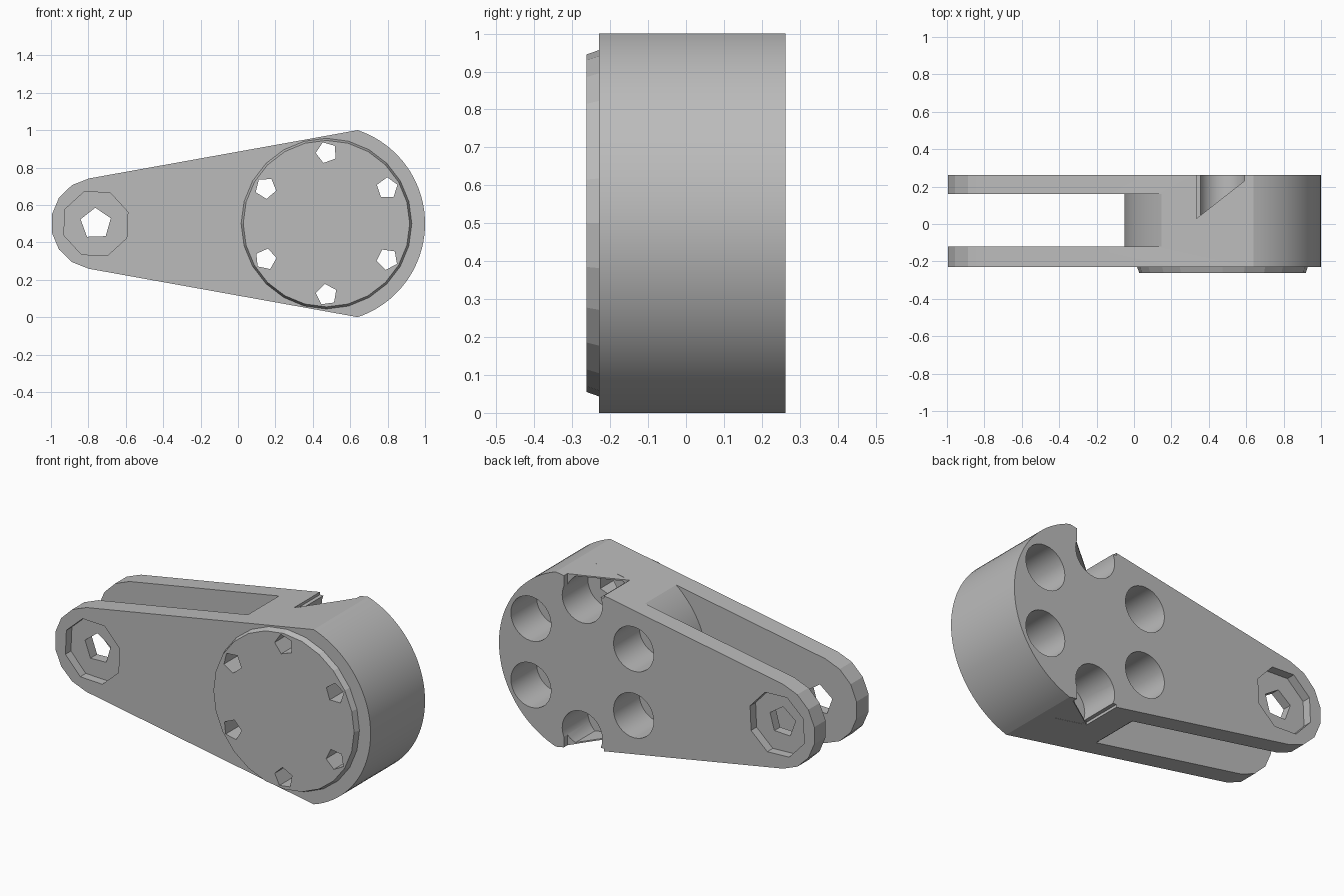
import bpy, bmesh, math

if "Cube" in bpy.data.objects:
    bpy.data.objects.remove(bpy.data.objects["Cube"], do_unlink=True)

grey = bpy.data.materials.new("plain grey")
grey.use_nodes = True
grey.diffuse_color = (0.5, 0.5, 0.5, 1)
grey.node_tree.nodes["Principled BSDF"].inputs["Base Color"].default_value = (0.5, 0.5, 0.5, 1)

HUB_X, HUB_R, MID = 0.473, 0.527, 0.5
EYE_X = -0.76
FRONT, BACK = -0.23, 0.262


def arc(cx, r, a0, a1, n):
    """Points on an arc in the xz plane, both ends included."""
    angles = [math.radians(a0 + (a1 - a0) * i / n) for i in range(n + 1)]
    return [(cx + r * math.cos(a), MID + r * math.sin(a)) for a in angles]


def solid(name, start, end):
    """Closed solid between two matching rings of points."""
    bm = bmesh.new()
    a = [bm.verts.new(p) for p in start]
    b = [bm.verts.new(p) for p in end]
    bm.faces.new(a)
    bm.faces.new(b[::-1])
    for i in range(len(a)):
        j = (i + 1) % len(a)
        bm.faces.new((a[j], a[i], b[i], b[j]))
    bmesh.ops.recalc_face_normals(bm, faces=bm.faces)
    mesh = bpy.data.meshes.new(name)
    bm.to_mesh(mesh)
    bm.free()
    mesh.materials.append(grey)
    ob = bpy.data.objects.new(name, mesh)
    bpy.context.collection.objects.link(ob)
    return ob


def prism(name, pts, y0, y1):
    return solid(name, [(x, y0, z) for x, z in pts], [(x, y1, z) for x, z in pts])


def rod(name, x, z, r, y0, y1, sides, r1=None, turn=0):
    """Cylinder or cone along y."""
    dirs = [math.radians(turn) + math.tau * i / sides for i in range(sides)]
    ring = lambda y, q: [(x + q * math.cos(a), y, z + q * math.sin(a)) for a in dirs]
    return solid(name, ring(y0, r), ring(y1, r1 or r))


def cut(ob, cutter):
    bpy.context.view_layer.objects.active = ob
    mod = ob.modifiers.new("cut", "BOOLEAN")
    mod.operation, mod.solver, mod.object = "DIFFERENCE", "EXACT", cutter
    bpy.ops.object.modifier_apply(modifier=mod.name)


def edge_z(x):
    """Height of the sloping upper side."""
    return 1 + (x - 0.64) * 0.18


# Tapered arm body with a round hub and a faceted eye end
hub_angle = math.degrees(math.acos((0.64 - HUB_X) / HUB_R))
outline = arc(HUB_X, HUB_R, -hub_angle, hub_angle, 40) + arc(-0.755, 0.245, 100, 260, 7)
body = prism("arm_body", outline, FRONT, BACK)

# Raised front disc with a slightly tapered rim
disc = rod("front_disc", HUB_X, MID, 0.445, -0.262, FRONT + 0.005, 24, 0.458)

# Fork slot, ending at the round hub wall
slot = prism("slot_cutter", arc(HUB_X, 0.525, 115, 245, 32) + [(-1.2, -0.2), (-1.2, 1.2)],
             -0.12, 0.16)
cutters = [slot]
cut(body, slot)

# Six bolt holes: small from the front, wide bores from the back
for i in range(6):
    a = math.radians(30 + 60 * i)
    x, z = HUB_X + 0.375 * math.cos(a), MID + 0.38 * math.sin(a)
    hole = rod("hole_cutter", x, z, 0.058, -0.4, 0.1, 5, turn=90 + 20 * i)
    bore = rod("bore_cutter", x, z, 0.127, 0.03, 0.4, 32)
    cut(body, hole)
    cut(disc, hole)
    cut(body, bore)
    cutters += [hole, bore]

# Eye: through hole with a shallow octagonal recess on both cheeks
for name, r, y0, y1, n in (("eye_cutter", 0.085, -0.5, 0.5, 5),
                           ("front_recess_cutter", 0.182, -0.4, FRONT + 0.05, 8),
                           ("back_recess_cutter", 0.182, BACK - 0.05, 0.4, 8)):
    c = rod(name, EYE_X, MID, r, y0, y1, n, turn=20)
    cut(body, c)
    cutters.append(c)

# Angled openings where the upper and lower bores break out, with thin webs beside them
webs = []
for name, flip in (("upper", False), ("lower", True)):
    side = (lambda z: 1 - z) if flip else (lambda z: z)
    plan = [(0.335, 0.03), (0.335, 0.4), (0.59, 0.4), (0.59, 0.23)]
    c = solid("opening_cutter", [(x, y, side(0.93)) for x, y in plan],
              [(x, y, side(1.1)) for x, y in plan])
    cut(body, c)
    cutters.append(c)
    tri = [(0.335, 0.03), (0.59, 0.03), (0.59, 0.23)]
    webs.append(solid(name + "_web", [(x, y, side(edge_z(x) - 0.009)) for x, y in tri],
                      [(x, y, side(edge_z(x) - 0.001)) for x, y in tri]))

for c in cutters:
    bpy.data.objects.remove(c, do_unlink=True)

# Smooth the round walls, keep facets and edges crisp
bpy.ops.object.select_all(action="DESELECT")
body.select_set(True)
bpy.context.view_layer.objects.active = body
bpy.ops.object.shade_smooth_by_angle(angle=math.radians(16))
